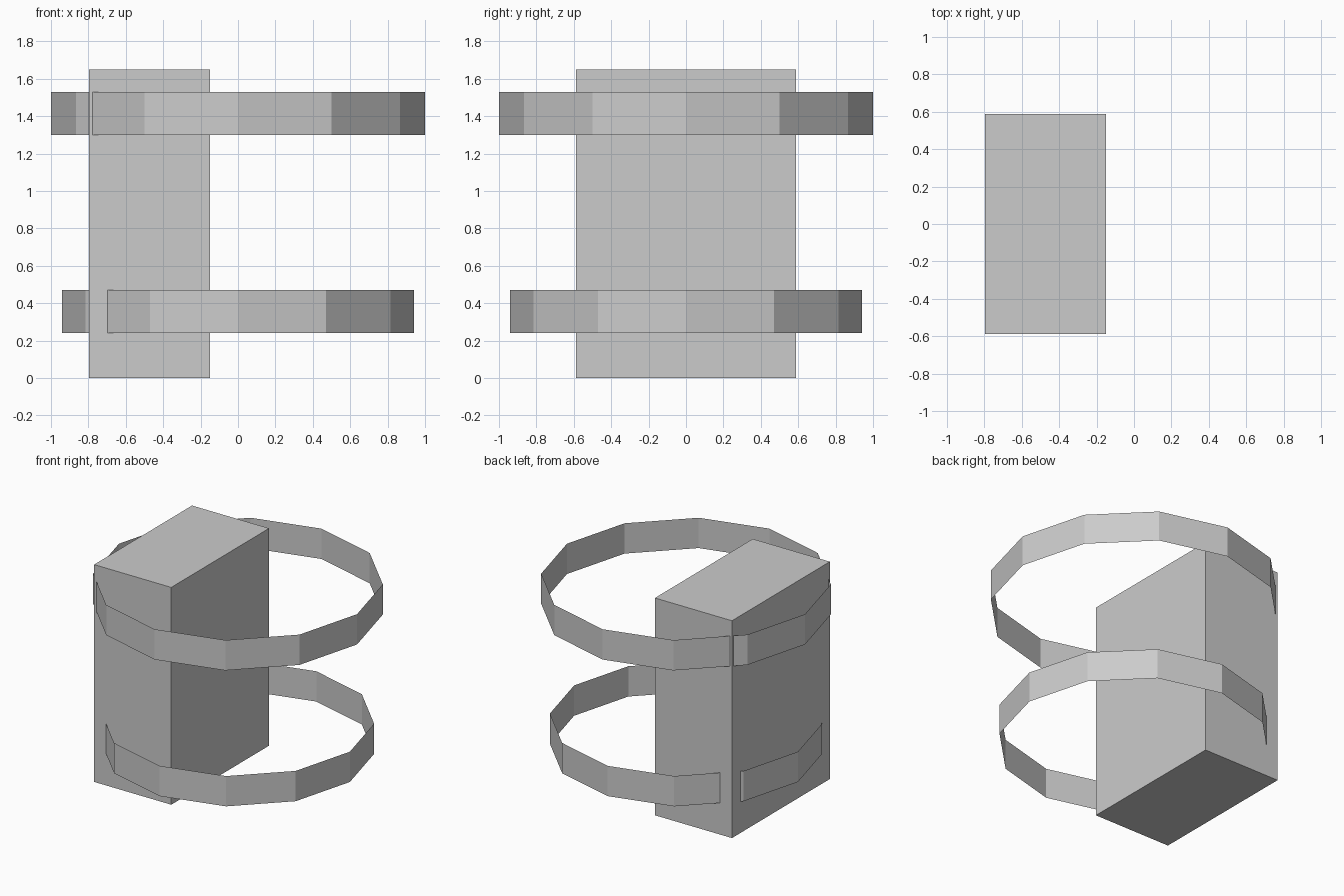
import bpy

# Remove the default cube
cube = bpy.data.objects.get("Cube")
if cube:
    bpy.data.objects.remove(cube, do_unlink=True)

# Single plain grey
grey = bpy.data.materials.new("plain_grey")
grey.use_nodes = True
colour = (0.6, 0.6, 0.6, 1.0)
grey.diffuse_color = colour
grey.node_tree.nodes["Principled BSDF"].inputs["Base Color"].default_value = colour


def finish(name):
    obj = bpy.context.object
    obj.name = name
    obj.data.materials.append(grey)
    return obj


def band(name, radius, bottom, top):
    """Open twelve-sided strap, a thin sheet without caps."""
    bpy.ops.mesh.primitive_cylinder_add(
        vertices=12, radius=radius, depth=top - bottom,
        end_fill_type='NOTHING', location=(0, 0, (bottom + top) / 2))
    return finish(name)


# Upright block, set toward the right side
left, right, half_depth, height = -0.15, -0.797, 0.587, 1.65
bpy.ops.mesh.primitive_cube_add(size=1, location=((left + right) / 2, 0, height / 2))
block = finish("block")
block.scale = (left - right, 2 * half_depth, height)
bpy.ops.object.transform_apply(location=False, rotation=False, scale=True)

# Two straps around it
band("upper_band", 1.0, 1.30, 1.53)
band("lower_band", 0.94, 0.24, 0.47)
